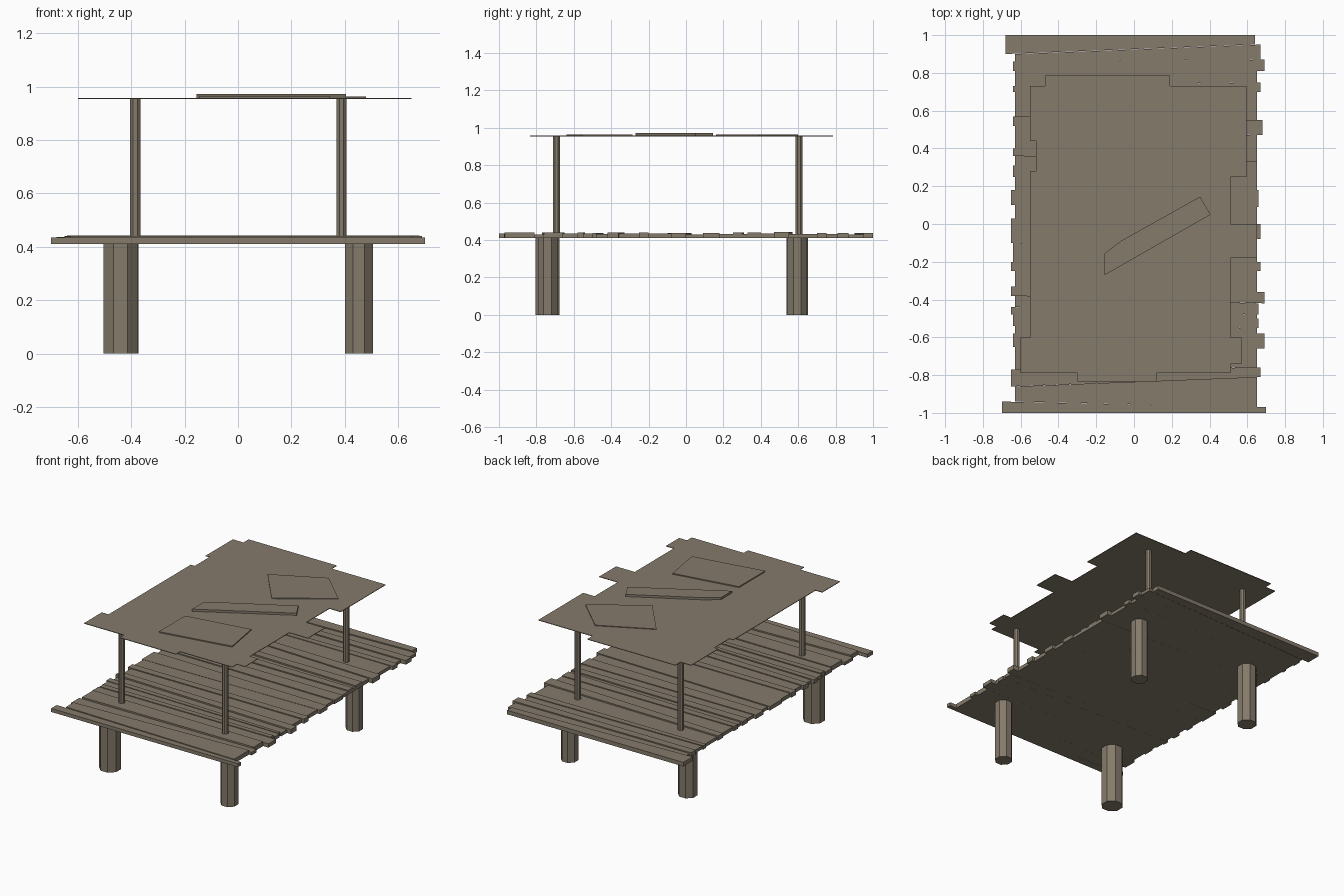
import bpy
import bmesh
import math
import random

random.seed(4)

default_cube = bpy.data.objects.get("Cube")
if default_cube:
    bpy.data.objects.remove(default_cube, do_unlink=True)

# One weathered wood colour for the whole structure
wood = bpy.data.materials.new("weathered_wood")
wood.use_nodes = True
wood_colour = (0.235, 0.197, 0.147, 1)
wood.diffuse_color = wood_colour
wood.node_tree.nodes["Principled BSDF"].inputs["Base Color"].default_value = wood_colour


def extrude_outline(name, outline, bottom, top):
    """Make a flat-shaded solid from an outline between two heights."""
    bm = bmesh.new()
    face = bm.faces.new([bm.verts.new((x, y, bottom)) for x, y in outline])
    raised = bmesh.ops.extrude_face_region(bm, geom=[face])["geom"]
    for item in raised:
        if isinstance(item, bmesh.types.BMVert):
            item.co.z = top
    bmesh.ops.recalc_face_normals(bm, faces=bm.faces)
    mesh = bpy.data.meshes.new(name)
    bm.to_mesh(mesh)
    bm.free()
    mesh.materials.append(wood)
    obj = bpy.data.objects.new(name, mesh)
    bpy.context.collection.objects.link(obj)
    return obj


def column(name, centre, size, bottom, top, sides=8):
    """Make an upright column with flat sides, fitted to a given size."""
    radius = size / 2 / math.cos(math.pi / sides)
    outline = []
    for i in range(sides):
        angle = (i + 0.5) * math.tau / sides
        outline.append((centre[0] + radius * math.cos(angle),
                        centre[1] + radius * math.sin(angle)))
    return extrude_outline(name, outline, bottom, top)


deck_bottom, deck_top = 0.41, 0.43
roof_bottom, roof_top = 0.954, 0.958

# Ground legs, thicker on one side
column("leg_front_right", (-0.44, -0.74), 0.128, 0, deck_bottom)
column("leg_back_right", (-0.43, 0.595), 0.115, 0, deck_bottom)
column("leg_front_left", (0.453, -0.74), 0.105, 0, deck_bottom)
column("leg_back_left", (0.455, 0.595), 0.102, 0, deck_bottom)

# Slim roof posts
for side, x in (("right", -0.385), ("left", 0.388)):
    for end, y in (("front", -0.692), ("back", 0.605)):
        column(f"post_{end}_{side}", (x, y), 0.038, deck_bottom, roof_bottom)

# Deck planks from back to front, in hundredths:
# back edge at the right end, back edge at the left end, right end, left end
planks = [
    (100, 100, -68, 64),
    (90, 95, -63, 67),
    (86, 87, -64, 69),
    (81, 81, -63, 65),
    (73, 75, -64, 67),
    (70, 70, -63, 65),
    (57, 55, -64, 68),
    (52, 47, -63, 65),
    (40, 40, -64, 65),
    (36, 33, -63, 65),
    (31, 30, -64, 65),
    (25, 25, -63, 65),
    (18, 18, -65, 66),
    (10, 9, -63, 65),
    (3, 0, -65, 67),
    (-10, -8, -64, 65),
    (-20, -20, -65, 67),
    (-25, -25, -63, 65),
    (-33, -36, -65, 69),
    (-38, -42, -63, 66),
    (-44, -48, -65, 65),
    (-48, -50, -64, 66),
    (-54, -55, -63, 65),
    (-58, -58, -64, 69),
    (-65, -66, -63, 65),
    (-77, -76, -65, 67),
    (-86, -81, -63, 65),
    (-94, -97, -70, 70),
]
front_edge = (-100, -100)
following = [plank[:2] for plank in planks[1:]] + [front_edge]
for number, (plank, front) in enumerate(zip(planks, following), start=1):
    back_right, back_left, right, left = plank
    corners = [(right, back_right), (left, back_left),
               (left, front[1]), (right, front[0])]
    outline = [(x / 100, y / 100) for x, y in corners]
    # Neighbouring boards alternate between low and proud
    top = deck_top + (number % 2) * 0.006 + random.uniform(0, 0.006)
    extrude_outline(f"deck_plank_{number}", outline, deck_bottom, top)

# Thin roof sheet with a ragged, stepped rim
roof_outline = [
    (-0.47, 0.785), (0.19, 0.785), (0.19, 0.73), (0.595, 0.73),
    (0.595, 0.25), (0.51, 0.25), (0.51, 0), (0.65, 0),
    (0.65, -0.18), (0.51, -0.18), (0.51, -0.6), (0.57, -0.6),
    (0.57, -0.74), (0.51, -0.74), (0.51, -0.79), (0.12, -0.79),
    (0.12, -0.835), (-0.3, -0.835), (-0.3, -0.79), (-0.6, -0.79),
    (-0.6, -0.6), (-0.55, -0.6), (-0.55, 0.28), (-0.52, 0.28),
    (-0.52, 0.44), (-0.55, 0.44), (-0.55, 0.73), (-0.47, 0.73),
]
extrude_outline("roof_sheet", roof_outline, roof_bottom, roof_top)

# Loose boards patching the roof
front_patch = [(-0.145, -0.36), (0.3, -0.285), (0.345, -0.555), (-0.145, -0.64)]
middle_patch = [(-0.155, -0.155), (-0.07, -0.09), (0.35, 0.145),
                (0.405, 0.05), (-0.155, -0.27)]
back_patch = [(-0.08, 0.43), (0.26, 0.6), (0.48, 0.39), (0.14, 0.16)]
extrude_outline("roof_patch_front", front_patch, roof_top, 0.965)
extrude_outline("roof_patch_middle", middle_patch, roof_top, 0.973)
extrude_outline("roof_patch_back", back_patch, roof_top, 0.963)
